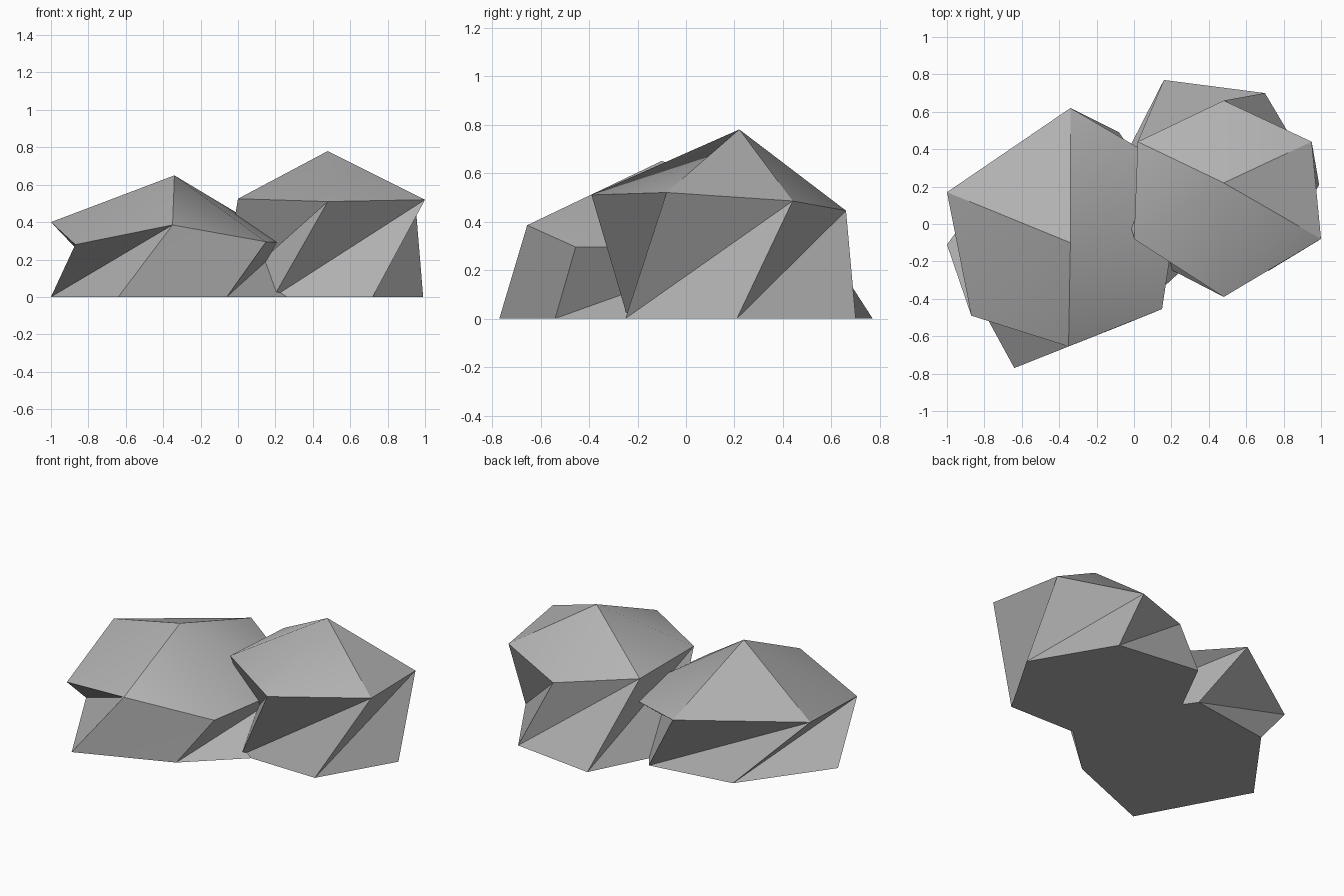
import bpy, bmesh, math

if "Cube" in bpy.data.objects:
    bpy.data.objects.remove(bpy.data.objects["Cube"])

stone = bpy.data.materials.new("grey stone")
stone.diffuse_color = (0.45, 0.45, 0.45, 1)
stone.use_nodes = True
stone.node_tree.nodes["Principled BSDF"].inputs["Base Color"].default_value = stone.diffuse_color


def rock(name, peak, rim, foot):
    """Faceted rock: peaked cap over a six-sided rim, twisted down to a six-sided foot."""
    bm = bmesh.new()
    top = bm.verts.new(peak)
    r = [bm.verts.new(p) for p in rim]
    f = [bm.verts.new((x, y, 0)) for x, y in foot]
    n = len(r)
    for i in range(n):
        j = (i + 1) % n
        bm.faces.new((r[i], r[j], top))      # cap facet
        bm.faces.new((r[j], r[i], f[i]))     # overhanging facet
        bm.faces.new((f[i], f[j], r[j]))     # side facet
    bm.faces.new(f[::-1])                    # underside
    mesh = bpy.data.meshes.new(name)
    bm.to_mesh(mesh)
    bm.free()
    mesh.materials.append(stone)
    ob = bpy.data.objects.new(name, mesh)
    bpy.context.collection.objects.link(ob)
    bpy.ops.object.select_all(action='DESELECT')
    ob.select_set(True)
    bpy.context.view_layer.objects.active = ob
    bpy.ops.object.shade_smooth_by_angle(angle=math.radians(30))


# Wide, low rock on the left
rock("left_rock", (-0.34, -0.10, 0.65),
     [(-0.34, 0.62, 0.41), (-1.00, 0.17, 0.40), (-0.87, -0.49, 0.28),
      (-0.35, -0.655, 0.385), (0.15, -0.455, 0.295), (0.26, 0.27, 0.29)],
     [(-0.08, 0.49), (-0.62, 0.41), (-1.00, -0.11),
      (-0.64, -0.77), (-0.06, -0.54), (0.36, -0.15)])

# Taller rock on the right
rock("right_rock", (0.48, 0.22, 0.78),
     [(0.48, -0.39, 0.51), (1.00, -0.08, 0.52), (0.95, 0.44, 0.485),
      (0.48, 0.66, 0.445), (0.02, 0.44, 0.51), (0.00, -0.08, 0.525)],
     [(0.19, -0.24), (0.72, -0.25), (0.99, 0.21),
      (0.70, 0.70), (0.16, 0.77), (-0.09, 0.28)])
